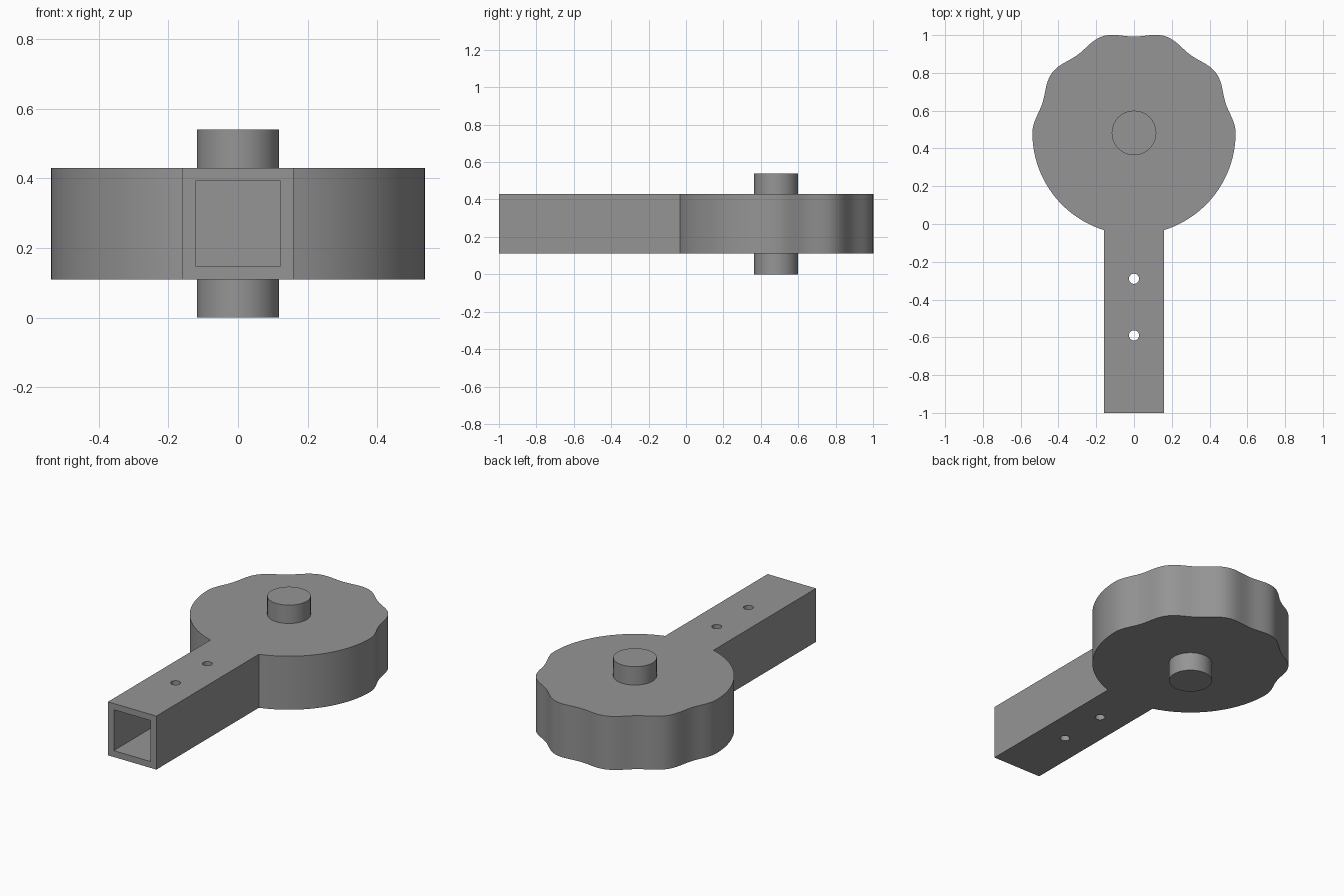
import bpy, bmesh, math

if "Cube" in bpy.data.objects:
    bpy.data.objects.remove(bpy.data.objects["Cube"])

CY, Z0, Z1 = 0.482, 0.11, 0.43      # head centre, body bottom and top
ARM = 0.16                          # half width of the arm

grey = bpy.data.materials.new("grey plastic")
grey.diffuse_color = (0.30, 0.30, 0.30, 1)
grey.use_nodes = True
grey.node_tree.nodes["Principled BSDF"].inputs["Base Color"].default_value = grey.diffuse_color


def extrude(name, outline, z0, z1):
    """Solid prism from an xy outline."""
    bm = bmesh.new()
    face = bm.faces.new([bm.verts.new((x, y, z0)) for x, y in outline])
    up = bmesh.ops.extrude_face_region(bm, geom=[face])["geom"]
    bmesh.ops.translate(bm, vec=(0, 0, z1 - z0),
                        verts=[v for v in up if isinstance(v, bmesh.types.BMVert)])
    bmesh.ops.recalc_face_normals(bm, faces=bm.faces)
    mesh = bpy.data.meshes.new(name)
    bm.to_mesh(mesh)
    bm.free()
    mesh.materials.append(grey)
    obj = bpy.data.objects.new(name, mesh)
    bpy.context.collection.objects.link(obj)
    return obj


def circle(x, y, r, n):
    return [(x + r * math.cos(2 * math.pi * i / n),
             y + r * math.sin(2 * math.pi * i / n)) for i in range(n)]


def select(obj):
    bpy.ops.object.select_all(action='DESELECT')
    obj.select_set(True)
    bpy.context.view_layer.objects.active = obj


def cut(obj, cutter):
    mod = obj.modifiers.new("cut", 'BOOLEAN')
    mod.operation, mod.solver, mod.object = 'DIFFERENCE', 'EXACT', cutter
    select(obj)
    bpy.ops.object.modifier_apply(modifier=mod.name)
    bpy.data.objects.remove(cutter)


# Head and arm outline: round near the arm, scalloped on the far half
R = 0.538
start = -math.pi / 2 + math.asin(ARM / R)
sweep = math.pi - 2 * start
outline = [(-ARM, -1.0), (ARM, -1.0)]
N = 160
for i in range(N + 1):
    a = start + sweep * i / N
    r = 0.524 + 0.014 * math.cos(10 * a) if 0 < a < math.pi else R
    outline.append((r * math.cos(a), CY + r * math.sin(a)))
body = extrude("head_and_arm", outline, Z0, Z1)

# Square socket open at the end of the arm
S = 0.122
cut(body, extrude("socket_cutter", [(-S, -1.1), (S, -1.1), (S, -0.03), (-S, -0.03)],
                  0.148, 0.393))

# Two pin holes through the arm
for y in (-0.29, -0.59):
    cut(body, extrude("pin_hole_cutter", circle(0, y, 0.027, 24), 0, 0.6))

# Axle through the head
axle = extrude("axle", circle(0, CY, 0.118, 64), 0, 0.54)

for obj in (body, axle):
    select(obj)
    bpy.ops.object.shade_smooth_by_angle(angle=math.radians(30))
